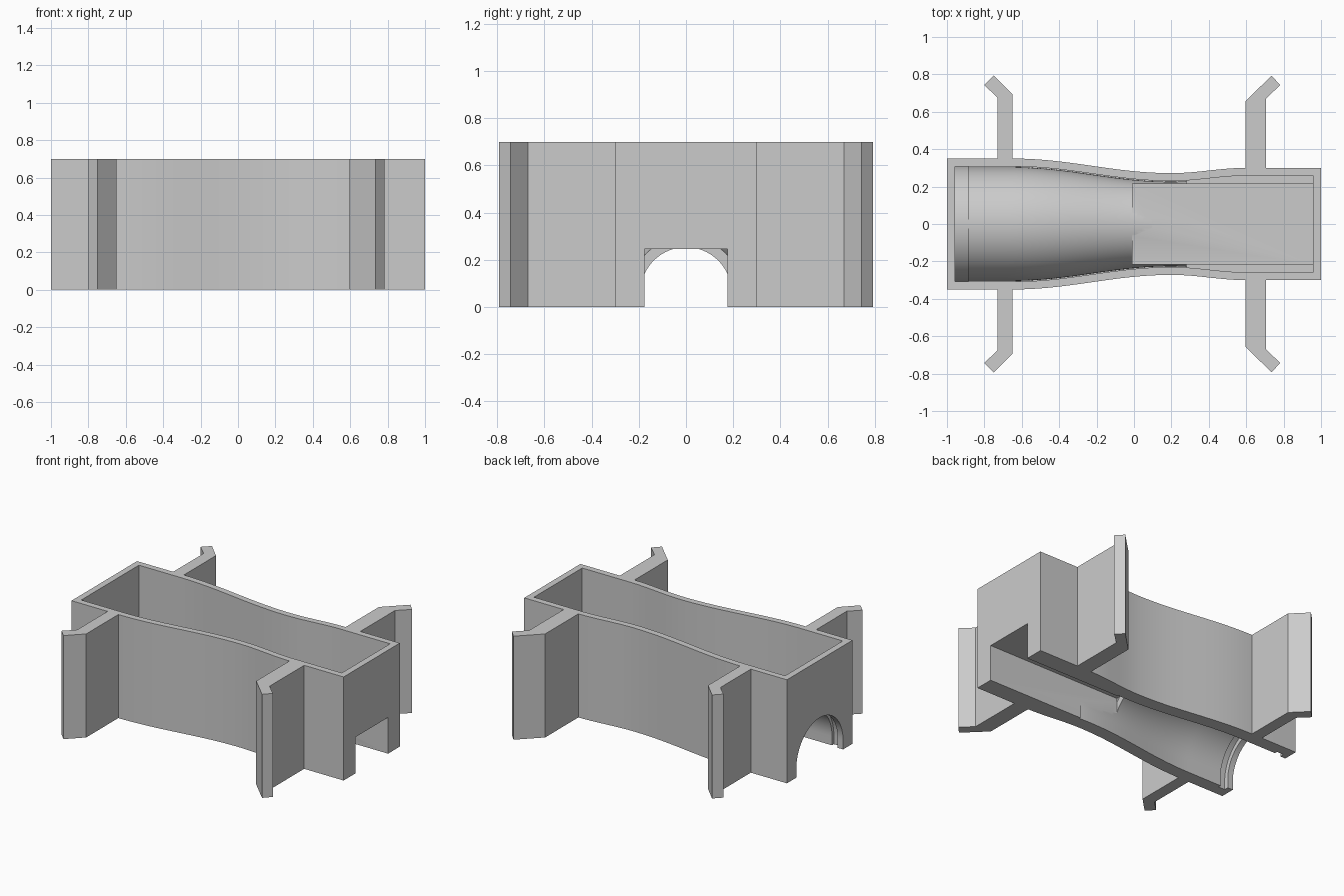
import bpy, bmesh, math
from mathutils import Vector

old = bpy.data.objects.get("Cube")
if old:
    bpy.data.objects.remove(old, do_unlink=True)

HEIGHT = 0.70
WALL = 0.042
SPRING = 0.06      # height where the arch starts to curve
FLOOR = 0.04

grey = bpy.data.materials.new("plain grey")
grey.use_nodes = True
COLOUR = (0.6, 0.6, 0.6, 1)
grey.diffuse_color = COLOUR
grey.node_tree.nodes["Principled BSDF"].inputs["Base Color"].default_value = COLOUR


def half_width(x):
    """Outer half width of the waisted body at x."""
    def ease(t):
        t = min(max(t, 0), 1)
        return (1 - math.cos(math.pi * t)) / 2
    if x < 0.2:
        return 0.35 - 0.078 * ease((x + 0.65) / 0.85)
    return 0.272 + 0.028 * ease((x - 0.2) / 0.4)


def steps(a, b, n):
    return [a + (b - a) * i / n for i in range(n + 1)]


def loft(name, sections):
    """Closed solid through equal-length rings of points."""
    bm = bmesh.new()
    rings = [[bm.verts.new(p) for p in ring] for ring in sections]
    n = len(rings[0])
    for a, b in zip(rings, rings[1:]):
        for i in range(n):
            j = (i + 1) % n
            bm.faces.new((a[i], a[j], b[j], b[i]))
    bm.faces.new(rings[0])
    bm.faces.new(rings[-1])
    bmesh.ops.recalc_face_normals(bm, faces=bm.faces)
    mesh = bpy.data.meshes.new(name)
    bm.to_mesh(mesh)
    bm.free()
    mesh.materials.append(grey)
    obj = bpy.data.objects.new(name, mesh)
    bpy.context.collection.objects.link(obj)
    return obj


def prism(name, outline, z0, z1):
    return loft(name, [[Vector((x, y, z)) for x, y in outline] for z in (z0, z1)])


def plan(x0, x1, inset):
    """Waisted plan outline between x0 and x1."""
    xs = [x0] + steps(-0.65, 0.6, 50) + [x1]
    side = [(x, half_width(x) - inset) for x in xs]
    return side + [(x, -y) for x, y in reversed(side)]


def box(name, x0, x1, hw, z0, z1):
    return prism(name, [(x0, -hw), (x1, -hw), (x1, hw), (x0, hw)], z0, z1)


def arch(name, xs, radius, base):
    """Arched solid whose radius follows the given function of x."""
    sections = []
    for x in xs:
        r = radius(x)
        ring = [(x, r, base)]
        ring += [(x, r * math.cos(a), SPRING + r * math.sin(a)) for a in steps(0, math.pi, 40)]
        ring.append((x, -r, base))
        sections.append([Vector(p) for p in ring])
    return loft(name, sections)


def cut(target, cutters):
    """Subtract the cutters, keep the result and remove them."""
    for c in cutters:
        mod = target.modifiers.new("cut", "BOOLEAN")
        mod.operation = "DIFFERENCE"
        mod.solver = "EXACT"
        mod.object = c
        c.hide_render = True
    bpy.context.view_layer.update()
    graph = bpy.context.evaluated_depsgraph_get()
    mesh = bpy.data.meshes.new_from_object(target.evaluated_get(graph))
    target.modifiers.clear()
    target.data = mesh
    for c in cutters:
        bpy.data.objects.remove(c, do_unlink=True)


# Open basin: the room above the tunnel
tunnel_xs = steps(-0.89, 0.28, 44)
basin = prism("basin_cutter", plan(-0.957, 0.957, WALL), FLOOR, 0.8)
cut(basin, [
    arch("arch_cover", tunnel_xs, lambda x: half_width(x) - 0.046, -0.05),
    arch("collar_cover", [-1.05, -0.885], lambda x: 0.312, -0.06),
    box("channel_cover", -0.01, 1.1, 0.217, -0.07, 0.288),
])

# Body: waisted block, hollowed from above and tunnelled below
body = prism("body", plan(-1, 1, 0), 0, HEIGHT)
cut(body, [
    basin,
    arch("arch_hole", steps(-0.92, 0.28, 45), lambda x: half_width(x) - 0.09, -0.05),
    arch("mouth_hole", [-1.1, -0.915], lambda x: 0.25, -0.06),
    arch("groove_hole", [-0.96, -0.91], lambda x: 0.28, -0.07),
    box("channel_hole", -0.01, 1.1, 0.175, -0.08, 0.245),
])

# Bent wing walls, mirrored to both sides
rear_wing = [(-0.73, 0.35), (-0.65, 0.35), (-0.65, 0.693),
             (-0.75, 0.793), (-0.80, 0.743), (-0.73, 0.675)]
fore_wing = [(0.595, 0.30), (0.705, 0.30), (0.705, 0.67),
             (0.782, 0.743), (0.735, 0.793), (0.595, 0.655)]
parts = [body]
for end, outline in (("arch_end", rear_wing), ("channel_end", fore_wing)):
    for side, s in (("back", 1), ("front", -1)):
        parts.append(prism(f"{end}_{side}_wing", [(x, s * y) for x, y in outline], 0, HEIGHT))

# Smooth the curves, keep the edges crisp
bpy.ops.object.select_all(action="DESELECT")
for p in parts:
    p.select_set(True)
bpy.context.view_layer.objects.active = body
bpy.ops.object.shade_smooth_by_angle(angle=math.radians(25))
